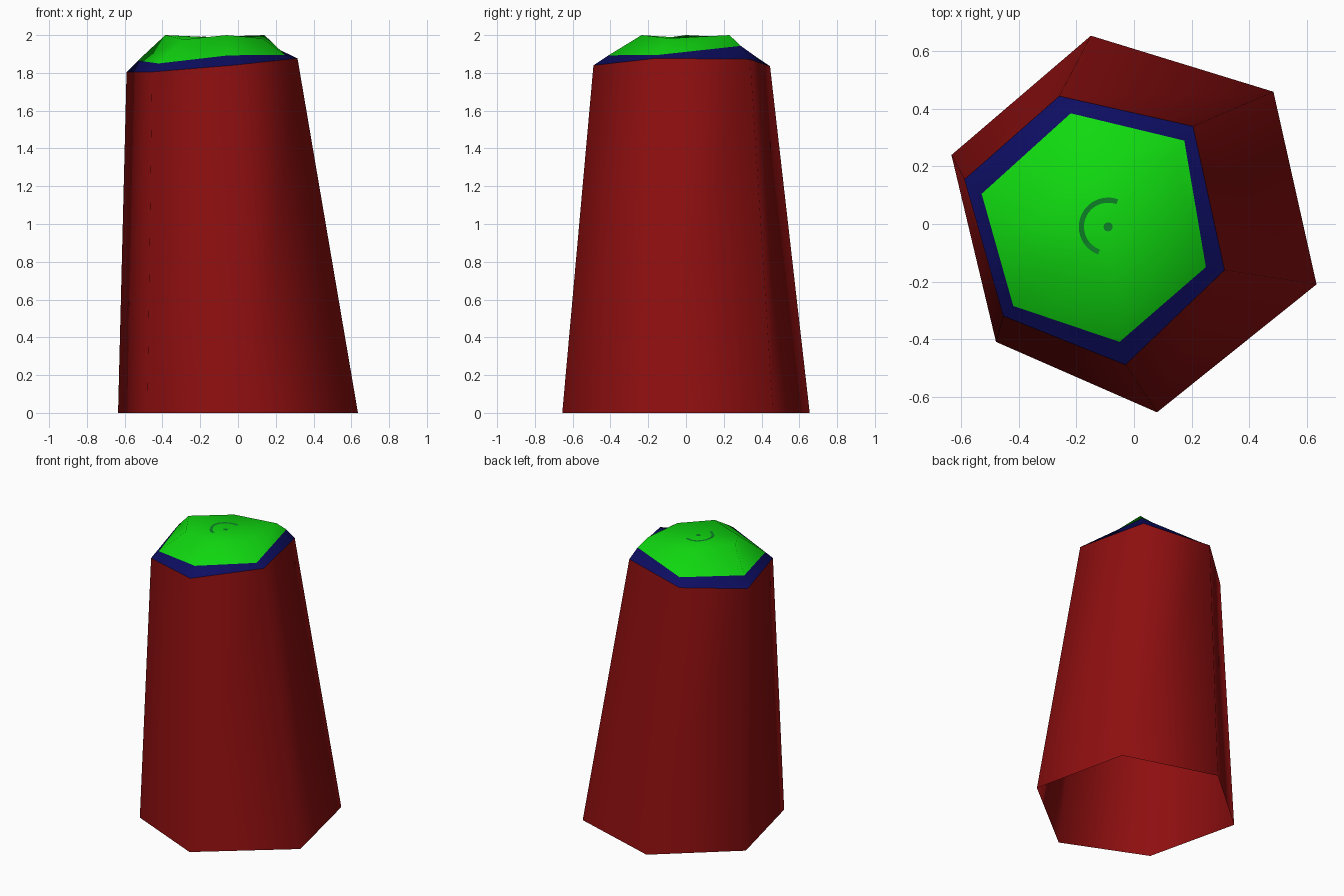
import bpy, math
from mathutils import Vector
from mathutils.bvhtree import BVHTree

if "Cube" in bpy.data.objects:
    bpy.data.objects.remove(bpy.data.objects["Cube"])


def material(name, rgb):
    m = bpy.data.materials.new(name)
    m.diffuse_color = (*rgb, 1)
    m.use_nodes = True
    m.node_tree.nodes["Principled BSDF"].inputs["Base Color"].default_value = m.diffuse_color
    return m


RED = material("dark red", (0.27, 0.0045, 0.005))
BLUE = material("navy blue", (0.004, 0.004, 0.12))
GREEN = material("bright green", (0.005, 0.69, 0.005))
DEEP = material("deep green", (0.004, 0.22, 0.02))


def build(name, verts, faces, mat, smooth=True):
    me = bpy.data.meshes.new(name)
    me.from_pydata(verts, [], faces)
    me.materials.append(mat)
    for p in me.polygons:
        p.use_smooth = smooth
    ob = bpy.data.objects.new(name, me)
    bpy.context.collection.objects.link(ob)
    return ob


def bridge(a, b, n):
    # quads between two rings that start at indices a and b
    return [(a + i, a + (i + 1) % n, b + (i + 1) % n, b + i) for i in range(n)]


# six-sided rings, counter-clockwise from the front corner
base = [(0.08, -0.655, 0), (0.635, -0.21, 0), (0.485, 0.46, 0),
        (-0.15, 0.655, 0), (-0.635, 0.24, 0), (-0.48, -0.41, 0)]
rim = [(-0.03, -0.49, 1.84), (0.315, -0.16, 1.877), (0.205, 0.34, 1.872),
       (-0.26, 0.445, 1.835), (-0.59, 0.155, 1.805), (-0.455, -0.32, 1.805)]
band = [(-0.05, -0.41, 1.893), (0.25, -0.15, 1.895), (0.175, 0.29, 1.943),
        (-0.22, 0.385, 1.875), (-0.53, 0.105, 1.865), (-0.42, -0.285, 1.85)]
crown = [(-0.06, -0.235, 2), (0.13, -0.09, 1.983), (0.14, 0.23, 2),
         (-0.17, 0.2, 1.99), (-0.385, 0.0, 2), (-0.29, -0.17, 1.977)]
centre = (-0.09, -0.01, 1.985)

# tapered body, open at the bottom
build("body", base + rim, bridge(0, 6, 6), RED)

# blue border round the top
build("top_border", rim + band, bridge(0, 6, 6), BLUE)

# green domed top
cap_v = band + crown + [centre]
cap_f = bridge(0, 6, 6) + [(6 + i, 6 + (i + 1) % 6, 12) for i in range(6)]
build("dome", cap_v, cap_f, GREEN)

# painted marks that follow the dome
tree = BVHTree.FromPolygons([Vector(v) for v in cap_v], cap_f)


def on_dome(r, deg):
    a = math.radians(deg)
    x, y = -0.09 + r * math.cos(a), -0.01 + r * math.sin(a)
    hit = tree.ray_cast(Vector((x, y, 3)), Vector((0, 0, -1)))[0]
    return (x, y, hit.z + 0.002)


steps = 24
arc = [on_dome(r, 70 + 180 * i / steps) for i in range(steps + 1) for r in (0.102, 0.084)]
build("arc_mark", arc,
      [(2 * i, 2 * i + 2, 2 * i + 3, 2 * i + 1) for i in range(steps)], DEEP)
build("dot_mark", [on_dome(0.016, 30 * i) for i in range(12)] + [on_dome(0, 0)],
      [(i, (i + 1) % 12, 12) for i in range(12)], DEEP)
